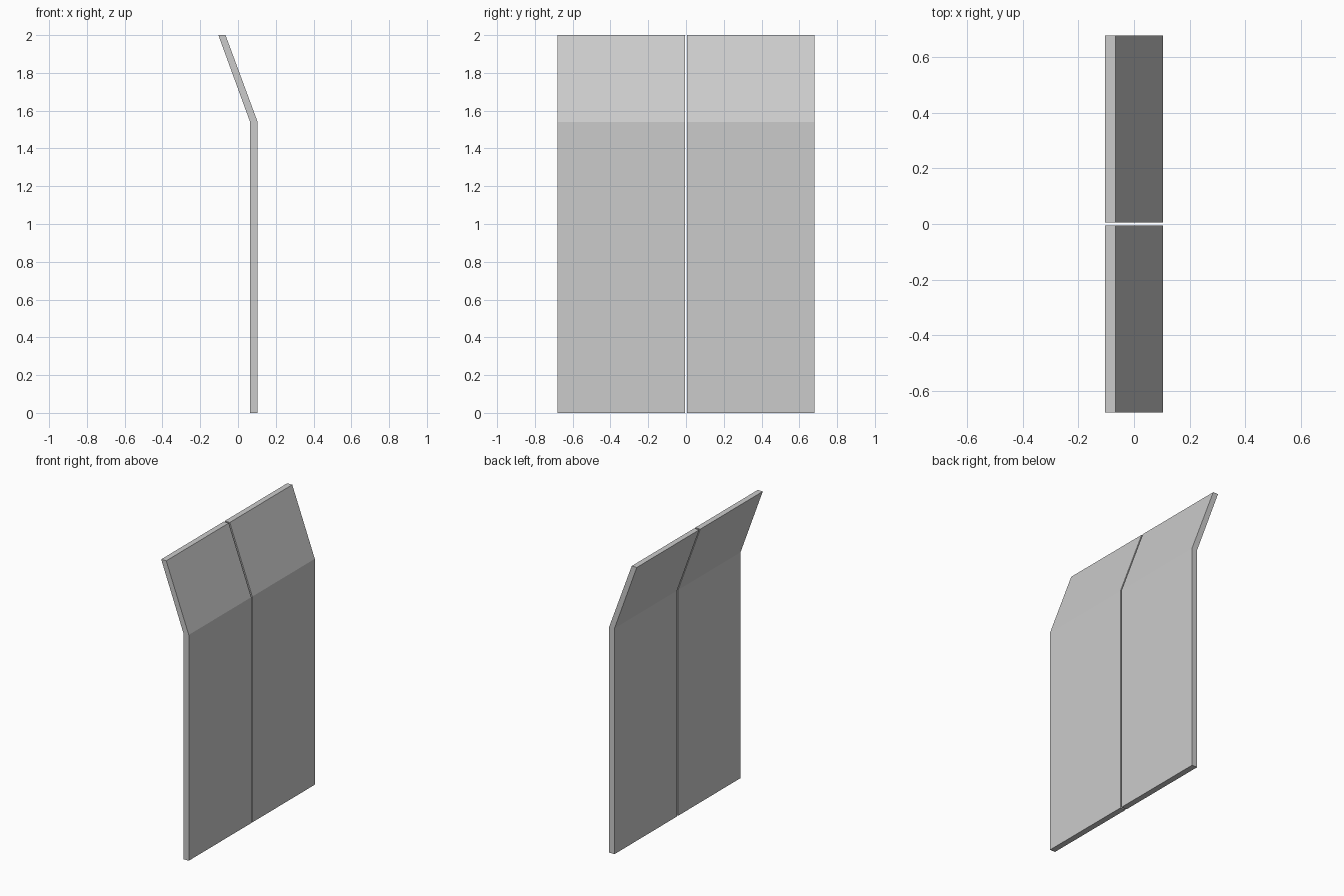
import bpy

if "Cube" in bpy.data.objects:
    bpy.data.objects.remove(bpy.data.objects["Cube"])

# Side profile (x, z) of a bent panel: upright lower part, top leaning back
PROFILE = [(0.064, 0), (0.104, 0), (0.104, 1.54), (-0.066, 2.0), (-0.104, 2.0), (0.064, 1.54)]
INNER, OUTER = 0.0055, 0.679


def bent_panel(name, y0, y1):
    n = len(PROFILE)
    verts = [(x, y, z) for y in (y0, y1) for x, z in PROFILE]
    # End caps are split at the bend so every face stays convex
    faces = [(0, 1, 2, 5), (5, 2, 3, 4),
             (n + 5, n + 2, n + 1, n), (n + 4, n + 3, n + 2, n + 5)]
    faces += [(i, i + n, (i + 1) % n + n, (i + 1) % n) for i in range(n)]
    mesh = bpy.data.meshes.new(name)
    mesh.from_pydata(verts, [], faces)
    mesh.update()
    obj = bpy.data.objects.new(name, mesh)
    bpy.context.collection.objects.link(obj)
    return obj


# Two matching panels with a narrow gap between them
bent_panel("front_panel", -OUTER, -INNER)
bent_panel("back_panel", INNER, OUTER)
